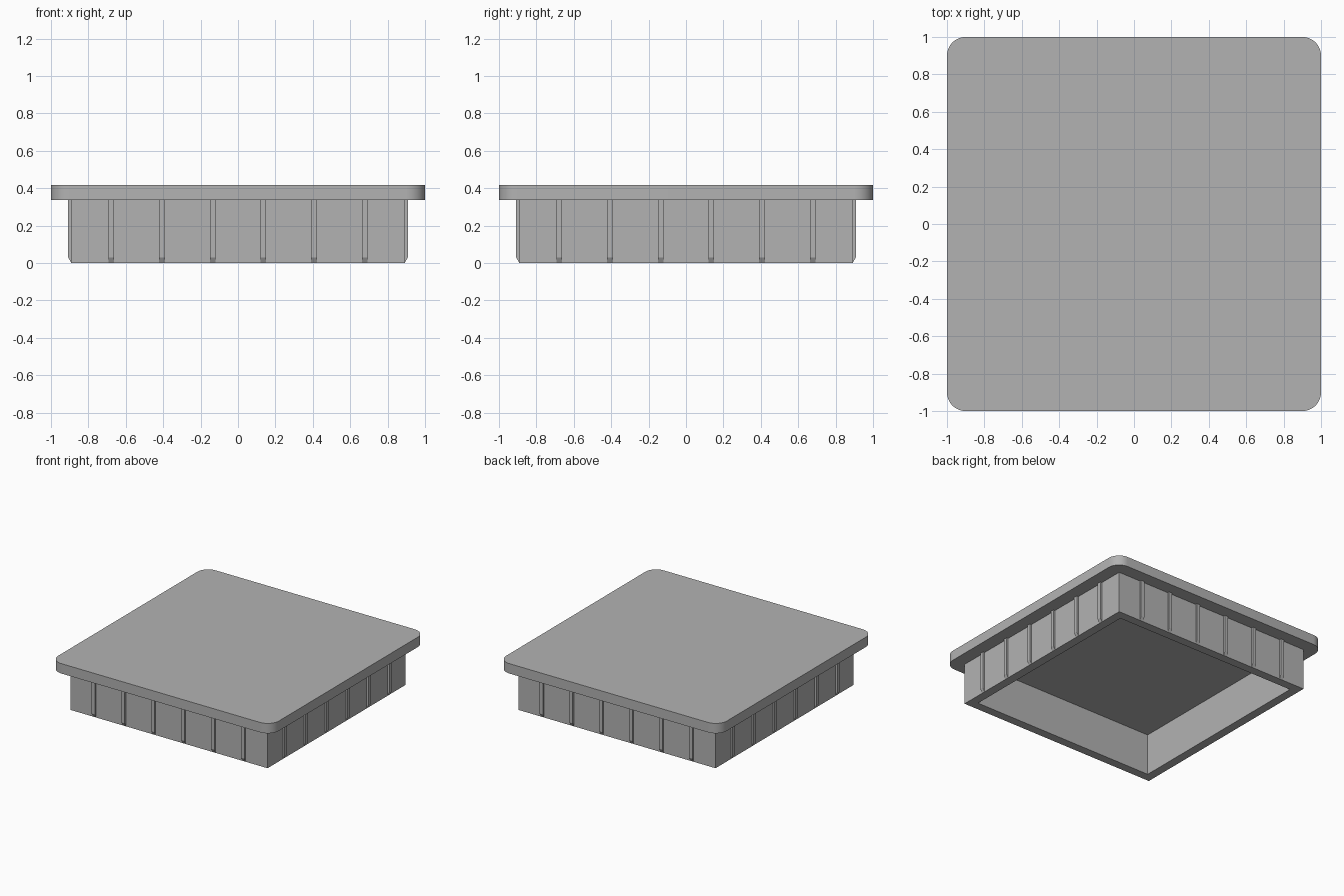
import bpy, bmesh, math
from mathutils import Matrix

cube = bpy.data.objects.get("Cube")
if cube:
    bpy.data.objects.remove(cube, do_unlink=True)

LID_BOTTOM, LID_TOP = 0.337, 0.418
WALL_OUT, WALL_IN = 0.893, 0.822
EMBED = 0.01          # overlap that seats parts inside each other

grey = bpy.data.materials.new("plastic_grey")
grey.use_nodes = True
colour = (0.45, 0.45, 0.45, 1)
grey.diffuse_color = colour
grey.node_tree.nodes["Principled BSDF"].inputs["Base Color"].default_value = colour


def finish(name, bm):
    bmesh.ops.recalc_face_normals(bm, faces=bm.faces)
    mesh = bpy.data.meshes.new(name)
    bm.to_mesh(mesh)
    bm.free()
    mesh.materials.append(grey)
    obj = bpy.data.objects.new(name, mesh)
    bpy.context.collection.objects.link(obj)
    return obj


# Lid: flat plate with rounded vertical corners
bm = bmesh.new()
bmesh.ops.create_cube(bm, size=2)
for v in bm.verts:
    v.co.z = LID_TOP if v.co.z > 0 else LID_BOTTOM
corners = [e for e in bm.edges if abs(e.verts[0].co.z - e.verts[1].co.z) > 0.01]
bmesh.ops.bevel(bm, geom=corners, offset=0.1, segments=12, profile=0.5, affect='EDGES')
lid = finish("lid", bm)
bpy.context.view_layer.objects.active = lid
lid.select_set(True)
bpy.ops.object.shade_smooth_by_angle(angle=math.radians(30))
lid.select_set(False)

# Skirt: square hollow wall, its top seated in the lid
bm = bmesh.new()
section = [(WALL_OUT, 0), (WALL_OUT, LID_BOTTOM + EMBED),
           (WALL_IN, LID_BOTTOM + EMBED), (WALL_IN, 0)]
rings = [[bm.verts.new((sx * h, sy * h, z)) for sx, sy in ((-1, -1), (1, -1), (1, 1), (-1, 1))]
         for h, z in section]
for i, ring in enumerate(rings):
    after = rings[(i + 1) % 4]
    for j in range(4):
        k = (j + 1) % 4
        bm.faces.new((ring[j], ring[k], after[k], after[j]))
finish("skirt", bm)

# Ribs: six slim grip ribs per side, with a sloped lower end
RIB_OUT, RIB_WIDTH, SPACING = 0.908, 0.03, 0.271
profile = [(WALL_OUT - EMBED, 0.003), (WALL_OUT, 0.003), (RIB_OUT, 0.03),
           (RIB_OUT, LID_BOTTOM + EMBED), (WALL_OUT - EMBED, LID_BOTTOM + EMBED)]
for s, side in enumerate(("front", "left", "back", "right")):
    bm = bmesh.new()
    for i in range(6):
        x = (i - 2.5) * SPACING
        ends = [[bm.verts.new((x + d * RIB_WIDTH / 2, -y, z)) for y, z in profile] for d in (-1, 1)]
        for end in ends:
            bm.faces.new(end)
        for j in range(len(profile)):
            k = (j + 1) % len(profile)
            bm.faces.new((ends[0][j], ends[0][k], ends[1][k], ends[1][j]))
    bm.transform(Matrix.Rotation(s * math.pi / 2, 4, 'Z'))
    finish(side + "_ribs", bm)
